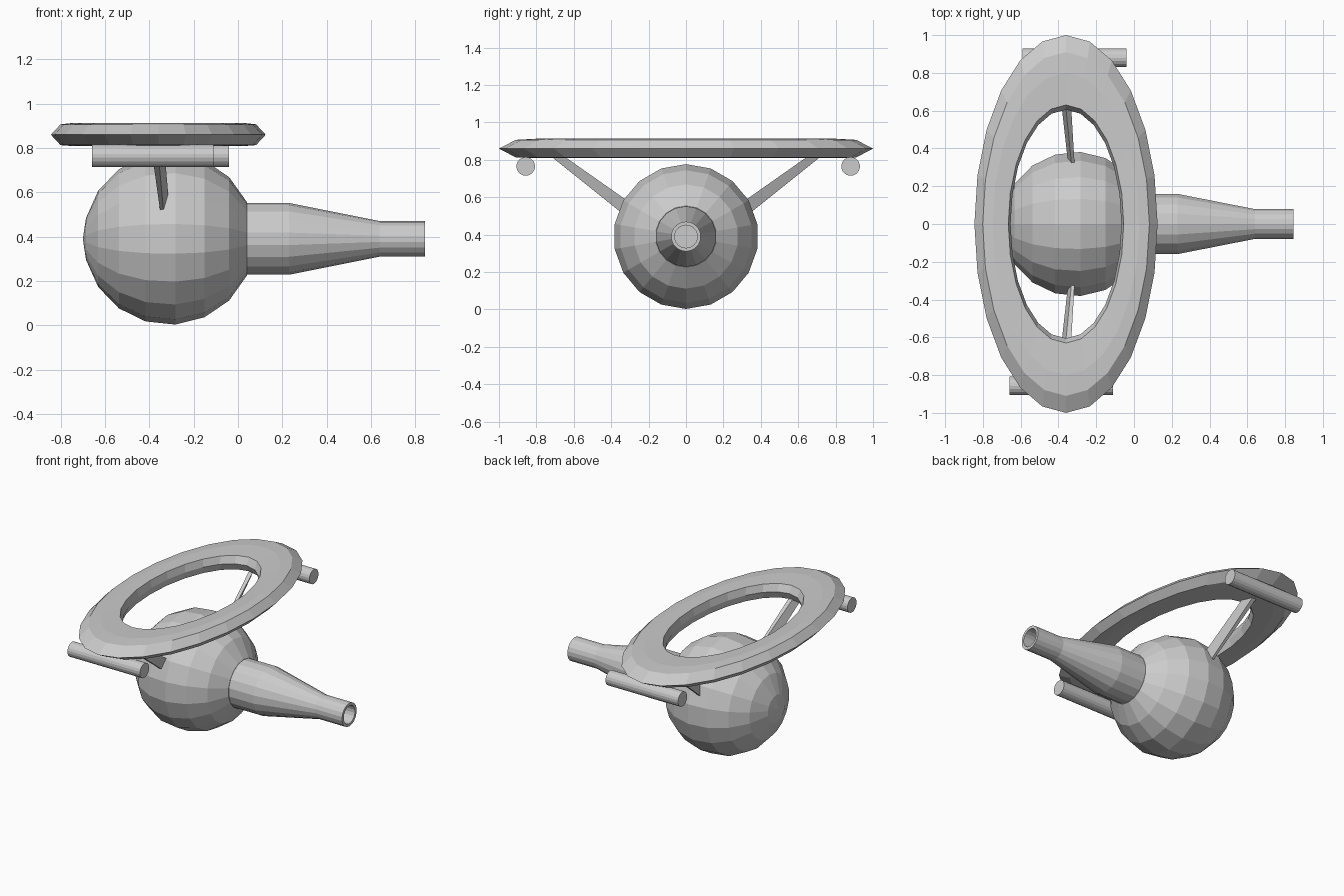
import bpy, bmesh, math

if "Cube" in bpy.data.objects:
    bpy.data.objects.remove(bpy.data.objects["Cube"])

grey = bpy.data.materials.new("hull_grey")
grey.diffuse_color = (0.6, 0.6, 0.6, 1)
grey.use_nodes = True
grey.node_tree.nodes["Principled BSDF"].inputs["Base Color"].default_value = grey.diffuse_color


def finish(bm, name):
    bmesh.ops.remove_doubles(bm, verts=bm.verts[:], dist=1e-5)
    bmesh.ops.recalc_face_normals(bm, faces=bm.faces[:])
    me = bpy.data.meshes.new(name)
    bm.to_mesh(me)
    bm.free()
    me.materials.append(grey)
    ob = bpy.data.objects.new(name, me)
    bpy.context.collection.objects.link(ob)
    return ob


def bridge(bm, a, b):
    n = len(a)
    for i in range(n):
        j = (i + 1) % n
        bm.faces.new((a[i], a[j], b[j], b[i]))


def lathe_x(name, profile, sides, cy=0.0, cz=0.0):
    """Revolve (x, radius) points about an axis parallel to x, capping both ends."""
    bm = bmesh.new()
    loops = []
    for x, r in profile:
        loops.append([bm.verts.new((x, cy + r * math.sin(t), cz + r * math.cos(t)))
                      for t in (2 * math.pi * i / sides for i in range(sides))])
    for a, b in zip(loops, loops[1:]):
        bridge(bm, a, b)
    bm.faces.new(loops[0])
    bm.faces.new(loops[-1])
    return finish(bm, name)


# Faceted ball hull with its rings stepping 20 degrees along x
ball = [(-0.70, 0.004)]
for deg in (-76, -56, -36, -16, 4, 24, 44, 65):
    a = math.radians(deg)
    ball.append((-0.31 + 0.388 * math.sin(a), 0.388 * math.cos(a)))
lathe_x("ball_hull", ball, 18, cz=0.39)

# Tapered neck with a hollow end
neck = [(0.02, 0.162), (0.23, 0.162), (0.64, 0.08), (0.845, 0.08),
        (0.845, 0.061), (0.76, 0.061)]
lathe_x("neck", neck, 18, cz=0.39)

# Oval ring: bevelled section swept round an ellipse
bm = bmesh.new()
section = [(1.0, 0.86), (0.91, 0.907), (0.80, 0.913), (0.63, 0.908),
           (0.605, 0.86), (0.63, 0.812), (0.80, 0.809), (0.91, 0.813)]
N = 24
rings = []
for r, z in section:
    rings.append([bm.verts.new((-0.36 + 0.485 * r * math.sin(2 * math.pi * i / N),
                                r * math.cos(2 * math.pi * i / N), z))
                  for i in range(N)])
for k in range(len(rings)):
    bridge(bm, rings[k], rings[(k + 1) % len(rings)])
finish(bm, "oval_ring")

# Side pods under the ring
lathe_x("front_pod", [(-0.66, 0.05), (-0.11, 0.05)], 18, cy=-0.857, cz=0.765)
lathe_x("back_pod", [(-0.59, 0.05), (-0.04, 0.05)], 18, cy=0.88, cz=0.765)

# Slanted blade struts from the ball to the ring
for side, name in ((-1, "front_strut"), (1, "back_strut")):
    bm = bmesh.new()
    low = [(-0.35, 0.33, 0.505), (-0.335, 0.33, 0.505),
           (-0.313, 0.29, 0.565), (-0.328, 0.29, 0.565)]
    high = [(-0.395, 0.73, 0.825), (-0.365, 0.73, 0.825),
            (-0.335, 0.66, 0.825), (-0.365, 0.66, 0.825)]
    a, b = ([bm.verts.new((x, side * y, z)) for x, y, z in end] for end in (low, high))
    bridge(bm, a, b)
    bm.faces.new(a)
    bm.faces.new(b)
    finish(bm, name)
